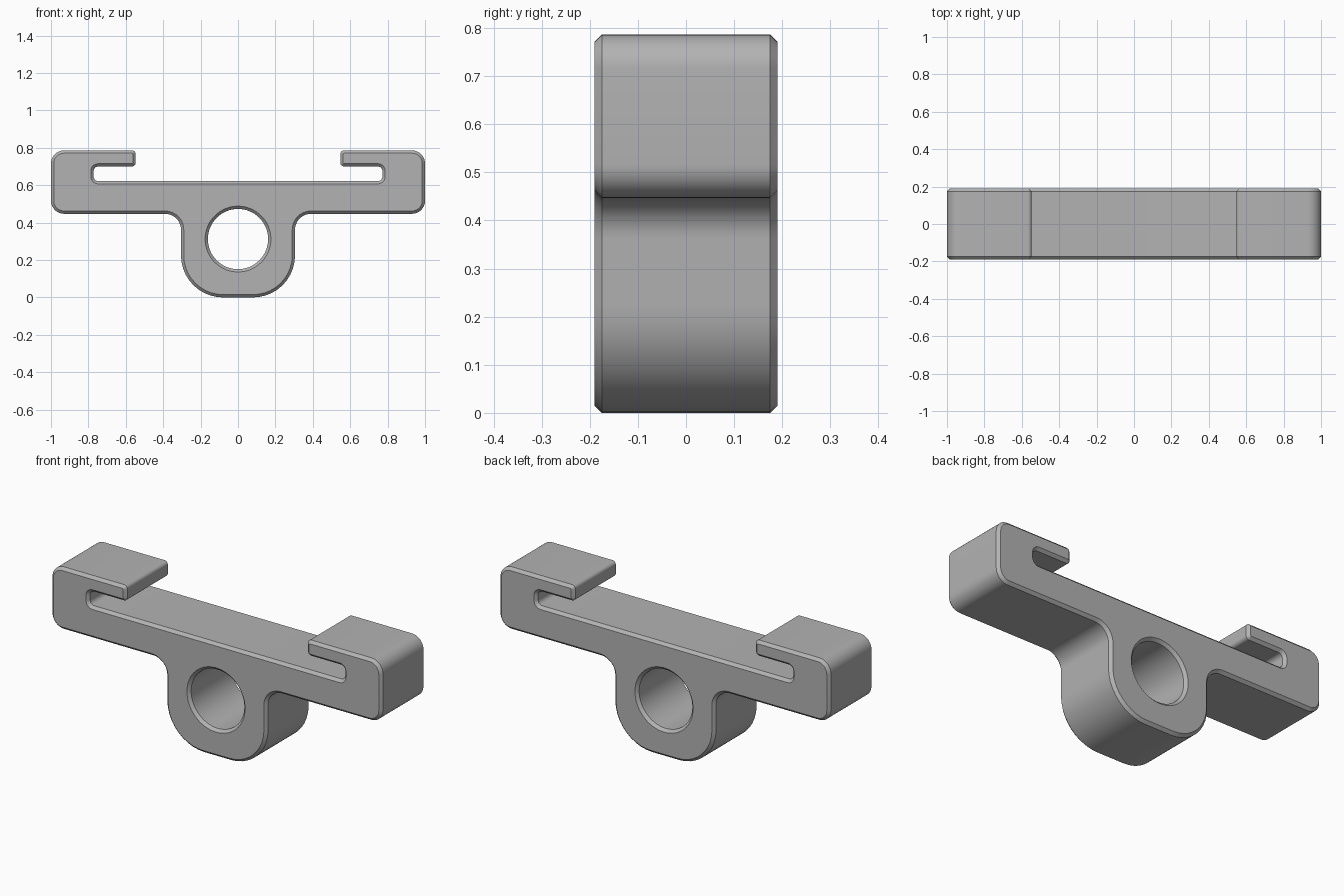
import bpy, bmesh, math
from mathutils import Vector

cube = bpy.data.objects.get("Cube")
if cube:
    bpy.data.objects.remove(cube, do_unlink=True)

HALF_DEPTH = 0.19
CHAMFER = 0.015
HOLE_Z, HOLE_RADIUS = 0.312, 0.161
ARC_STEPS = 10

# Left half of the outline, counter-clockwise: x, z, corner radius
half = [
    (0.305, 0.0, 0.225),    # lug bottom
    (0.305, 0.447, 0.085),  # fillet between lug and arm
    (1.0, 0.447, 0.07),     # arm end, bottom
    (1.0, 0.786, 0.07),     # arm end, top
    (0.547, 0.786, 0.02),   # lip tip
    (0.547, 0.7, 0.02),
    (0.772, 0.7, 0.025),    # slot end
    (0.772, 0.622, 0.025),
]
corners = half + [(-x, z, r) for x, z, r in reversed(half)]


def outline(inset):
    """Rounded outline, moved into the solid by inset."""
    points = []
    for i, (x, z, r) in enumerate(corners):
        p = Vector((x, z))
        d_in = (p - Vector(corners[i - 1][:2])).normalized()
        d_out = (Vector(corners[(i + 1) % len(corners)][:2]) - p).normalized()
        turn = 1 if d_in.x * d_out.y - d_in.y * d_out.x > 0 else -1
        radius = r - turn * inset
        centre = p + (d_out - d_in) * r
        for k in range(ARC_STEPS + 1):
            t = math.pi / 2 * k / ARC_STEPS
            points.append(centre + radius * (d_in * math.sin(t) - d_out * math.cos(t)))
    return points


def hole(inset):
    """Round hole, clockwise, widened by inset."""
    r, n = HOLE_RADIUS + inset, 64
    return [Vector((r * math.cos(2 * math.pi * k / n), HOLE_Z - r * math.sin(2 * math.pi * k / n)))
            for k in range(n)]


# Walls with a chamfer at the front and back rims
bm = bmesh.new()
inner = HALF_DEPTH - CHAMFER
layers = [(-HALF_DEPTH, CHAMFER), (-inner, 0), (inner, 0), (HALF_DEPTH, CHAMFER)]
cap_edges = {0: [], len(layers) - 1: []}
for shape in (outline, hole):
    rings = [[bm.verts.new((p.x, y, p.y)) for p in shape(inset)] for y, inset in layers]
    n = len(rings[0])
    for a, b in zip(rings, rings[1:]):
        for i in range(n):
            j = (i + 1) % n
            bm.faces.new((a[i], a[j], b[j], b[i]))
    for level, edges in cap_edges.items():
        ring = rings[level]
        edges += [bm.edges.get((ring[i], ring[(i + 1) % n])) for i in range(n)]

# Flat front and back faces around the hole
for edges in cap_edges.values():
    bmesh.ops.triangle_fill(bm, edges=edges, use_beauty=True)
bmesh.ops.recalc_face_normals(bm, faces=bm.faces[:])

mesh = bpy.data.meshes.new("mounting_bracket")
bm.to_mesh(mesh)
bm.free()
bracket = bpy.data.objects.new("mounting_bracket", mesh)
bpy.context.collection.objects.link(bracket)

# Plain grey
grey = bpy.data.materials.new("plain_grey")
grey.use_nodes = True
colour = (0.45, 0.45, 0.45, 1)
grey.diffuse_color = colour
grey.node_tree.nodes["Principled BSDF"].inputs["Base Color"].default_value = colour
mesh.materials.append(grey)

bpy.ops.object.select_all(action="DESELECT")
bracket.select_set(True)
bpy.context.view_layer.objects.active = bracket
bpy.ops.object.shade_smooth_by_angle(angle=math.radians(30))
